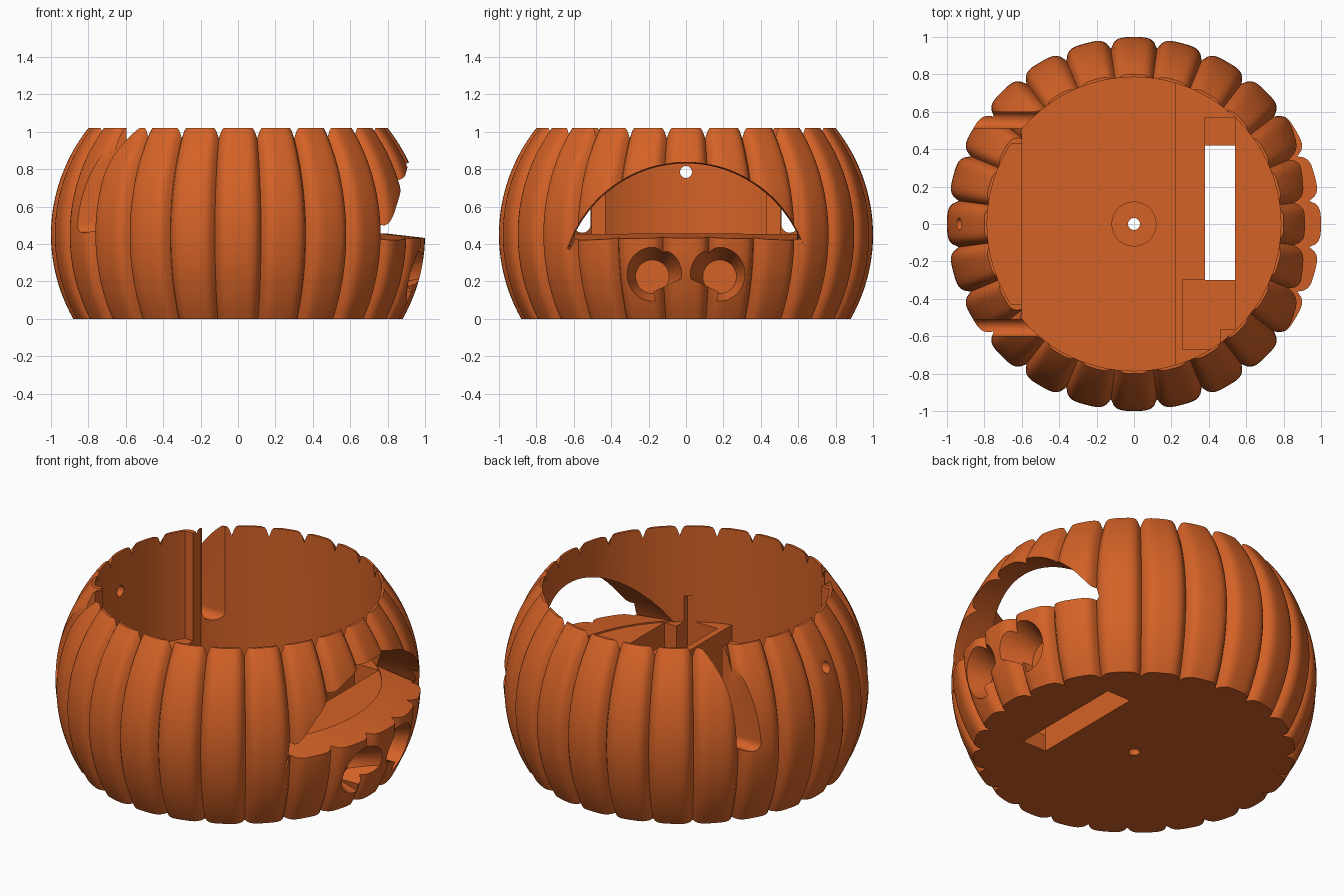
import bpy, bmesh, math
from math import pi, sin, cos, sqrt

if "Cube" in bpy.data.objects:
    bpy.data.objects.remove(bpy.data.objects["Cube"])

orange = bpy.data.materials.new("pumpkin_orange")
orange.diffuse_color = (0.66, 0.122, 0.02, 1)
orange.use_nodes = True
orange.node_tree.nodes["Principled BSDF"].inputs["Base Color"].default_value = orange.diffuse_color


def make(name, verts, faces):
    me = bpy.data.meshes.new(name)
    bm = bmesh.new()
    vs = [bm.verts.new(v) for v in verts]
    for f in faces:
        bm.faces.new([vs[i] for i in f])
    bmesh.ops.recalc_face_normals(bm, faces=bm.faces)
    bm.to_mesh(me)
    bm.free()
    me.materials.append(orange)
    ob = bpy.data.objects.new(name, me)
    bpy.context.collection.objects.link(ob)
    return ob


def loft(name, rings):
    """Closed solid through equal-length rings of points."""
    n, k = len(rings[0]), len(rings)
    faces = [(r * n + i, r * n + (i + 1) % n, (r + 1) * n + (i + 1) % n, (r + 1) * n + i)
             for r in range(k - 1) for i in range(n)]
    faces += [tuple(range(n))[::-1], tuple(range((k - 1) * n, k * n))]
    return make(name, [p for ring in rings for p in ring], faces)


def box(name, x0, x1, y0, y1, z0, z1):
    return loft(name, [[(x0, y0, z), (x1, y0, z), (x1, y1, z), (x0, y1, z)] for z in (z0, z1)])


def upright(name, r, z0, z1, n):
    return loft(name, [[(r * cos(2 * pi * i / n), r * sin(2 * pi * i / n), z) for i in range(n)]
                       for z in (z0, z1)])


def cone_x(name, y, z, x0, r0, x1, r1, n=40):
    return loft(name, [[(x, y + r * cos(2 * pi * i / n), z + r * sin(2 * pi * i / n))
                        for i in range(n)] for x, r in ((x0, r0), (x1, r1))])


def subtract(target, *cutters):
    """Cut each cutter out of the target and remove it."""
    for c in cutters:
        mod = target.modifiers.new("cut", 'BOOLEAN')
        mod.operation, mod.solver, mod.object = 'DIFFERENCE', 'EXACT', c
        bpy.context.view_layer.update()
        dg = bpy.context.evaluated_depsgraph_get()
        me = bpy.data.meshes.new_from_object(target.evaluated_get(dg))
        target.modifiers.clear()
        target.data = me
        bpy.data.objects.remove(c)


# Ribbed shell: 24 flat-fronted ribs on an elliptic profile
RIBS, SEG, ROWS, H = 24, 14, 28, 1.02
rings = []
for k in range(ROWS + 1):
    z = H * k / ROWS
    base = sqrt(1 - ((z - 0.45) / 0.95) ** 2)
    ring = []
    for i in range(RIBS * SEG):
        t = 2 * (i % SEG) / SEG - 1
        a = 2 * pi * (i / SEG - 0.5) / RIBS
        r = base - 0.055 * abs(t) ** 5
        ring.append((r * cos(a), r * sin(a), z))
    rings.append(ring)
body = loft("pumpkin_body", rings)

# Round cavity that leaves the inner platform, ledge, posts and boss standing
cavity = upright("cavity", 0.785, 0.05, 1.3, 128)
subtract(cavity,
         box("platform", 0.22, 1, -1, 1, -0.1, 0.445),
         box("ledge", -1, -0.6, -0.47, 0.47, -0.1, 0.37),
         box("post_back", -1, -0.6, 0.43, 0.52, -0.2, 1.5),
         box("post_front", -1, -0.6, -0.52, -0.43, -0.2, 1.5),
         upright("boss", 0.12, -0.1, 0.08, 48))
subtract(body, cavity)

# Through slot and pockets in the platform, centre hole in the floor
subtract(body,
         box("battery_slot", 0.38, 0.54, -0.3, 0.42, -0.1, 0.6),
         box("slot_step", 0.38, 0.54, 0.40, 0.57, 0.3, 0.6),
         box("pocket", 0.26, 0.54, -0.565, -0.3, 0.1, 0.6),
         box("pocket_end", 0.26, 0.46, -0.67, -0.55, 0.1, 0.6),
         upright("centre_hole", 0.032, -0.1, 0.3, 24))

# Smiling mouth: arched top, gently sagging floor that rises inwards
N = 32
mouth = []
for x, g in ((0.5, 0.055), (1.15, -0.02)):
    ring = []
    for i in range(N + 1):
        y = 0.635 * (1 - 2 * i / N)
        ring.append((x, y, 0.169 + sqrt(max(0.671 ** 2 - y * y, 0)) - g * 0.4))
    for i in range(1, N):
        y = 0.635 * (2 * i / N - 1)
        ring.append((x, y, 0.435 - 0.04 * (y / 0.63) ** 2 + g))
    mouth.append(ring)
subtract(body, loft("mouth", mouth))

# Recessed round eyes, each with a wedge left standing low on the inner side
for s in (-1, 1):
    eye = cone_x("eye", s * 0.18, 0.225, 0.8, 0.09, 1.0, 0.167)
    wedge = [(0.175, 0.145), (-0.03, 0.24), (-0.03, 0.0), (0.145, 0.0)]
    subtract(eye, loft("eye_wedge", [[(x, s * y, z) for y, z in wedge] for x in (0.7, 1.2)]))
    subtract(body, eye)

# Round-bottomed strap slots, open at the top, and the small cable hole
for s in (-1, 1):
    profile = [(s * 0.555 + 0.045 * cos(a), 0.505 + 0.045 * sin(a))
               for a in [pi + pi * i / 12 for i in range(13)]]
    profile += [(s * 0.555 + 0.045, 1.3), (s * 0.555 - 0.045, 1.3)]
    subtract(body, loft("strap_slot", [[(x, y, z) for y, z in profile] for x in (-1.2, -0.48)]))
subtract(body, cone_x("cable_hole", 0, 0.785, -1.2, 0.032, -0.6, 0.032, 24))

# Smooth ribs, crisp cut edges
bpy.context.view_layer.objects.active = body
body.select_set(True)
bpy.ops.object.shade_smooth_by_angle(angle=math.radians(30))
